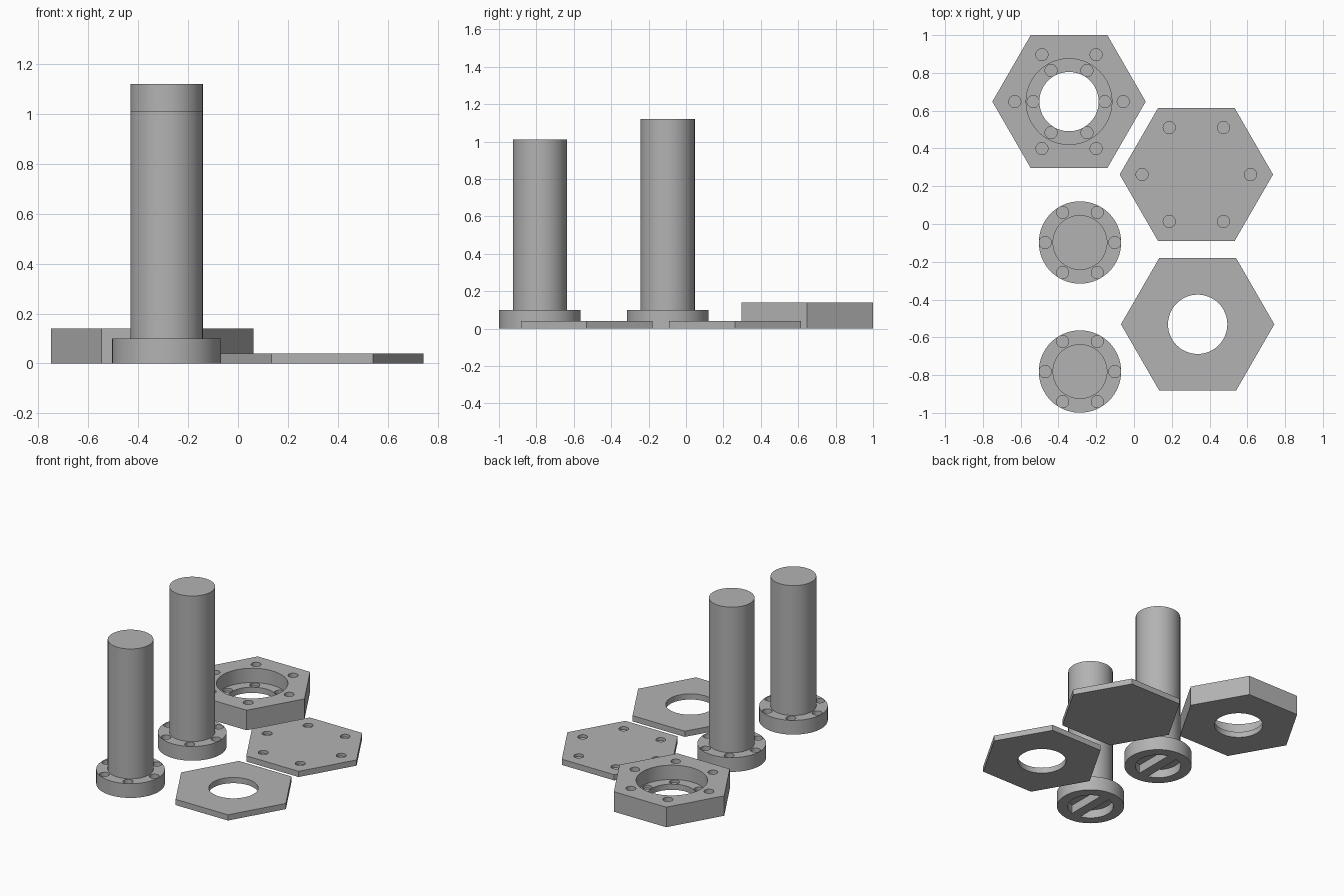
import bpy
import bmesh
from math import cos, sin, acos, pi, radians

if "Cube" in bpy.data.objects:
    bpy.data.objects.remove(bpy.data.objects["Cube"], do_unlink=True)

GREY = (0.45, 0.45, 0.45, 1)
mat = bpy.data.materials.new("plain grey")
mat.use_nodes = True
mat.diffuse_color = GREY
mat.node_tree.nodes["Principled BSDF"].inputs["Base Color"].default_value = GREY

HOLE_R = 0.032
SEGMENTS = 64


def circle(r, n=SEGMENTS, cx=0, cy=0):
    return [(cx + r * cos(2 * pi * i / n), cy + r * sin(2 * pi * i / n)) for i in range(n)]


def segment(r, offset, side):
    """Circular segment left on one side of a straight bar."""
    a = acos(offset / r)
    return [(side * r * cos(t), side * r * sin(t))
            for t in (a * (i / 16 - 1) for i in range(33))]


def prism(name, outlines, z0, z1, centre):
    """Extrude one or more separate outlines between two heights."""
    bm = bmesh.new()
    for pts in outlines:
        base = bm.faces.new([bm.verts.new((x, y, z0)) for x, y in pts])
        top = bmesh.ops.extrude_face_region(bm, geom=[base])["geom"]
        verts = [v for v in top if isinstance(v, bmesh.types.BMVert)]
        bmesh.ops.translate(bm, verts=verts, vec=(0, 0, z1 - z0))
    bmesh.ops.recalc_face_normals(bm, faces=bm.faces)
    mesh = bpy.data.meshes.new(name)
    bm.to_mesh(mesh)
    bm.free()
    mesh.materials.append(mat)
    obj = bpy.data.objects.new(name, mesh)
    obj.location = (centre[0], centre[1], 0)
    bpy.context.collection.objects.link(obj)
    return obj


def combine(obj, other, operation="DIFFERENCE"):
    """Apply a boolean and discard the helper."""
    bpy.context.view_layer.objects.active = obj
    mod = obj.modifiers.new("combine", "BOOLEAN")
    mod.operation = operation
    mod.solver = "EXACT"
    mod.object = other
    bpy.ops.object.modifier_apply(modifier=mod.name)
    bpy.data.objects.remove(other, do_unlink=True)


def cut(obj, outlines, z0, z1):
    combine(obj, prism("cutter", outlines, z0, z1, obj.location))


def ring(radius):
    """Outlines of six screw holes on a circle."""
    return [circle(HOLE_R, 24, x, y) for x, y in circle(radius, 6)]


def finish(obj):
    bpy.ops.object.select_all(action="DESELECT")
    obj.select_set(True)
    bpy.context.view_layer.objects.active = obj
    bpy.ops.object.shade_smooth_by_angle(angle=radians(30))


def hex_plate(name, centre, height):
    return prism(name, [circle(0.406, 6)], 0, height, centre)


def post(name, centre, height):
    # Flange and shaft in one solid
    obj = prism(name, [circle(0.218)], 0, 0.1, centre)
    combine(obj, prism("shaft", [circle(0.145)], 0.085, height, centre), "UNION")
    # Blind screw holes, then the underside socket with its crossbar
    cut(obj, ring(0.184), 0.06, 0.12)
    cut(obj, [segment(0.148, 0.035, s) for s in (-1, 1)], -0.05, 0.06)
    finish(obj)


# Thick hexagonal housing with a stepped bore
housing = hex_plate("hex_housing", (-0.344, 0.648), 0.14)
cut(housing, [circle(0.227)], 0.04, 0.2)
cut(housing, [circle(0.157)], -0.1, 0.1)
cut(housing, ring(0.287), 0.1, 0.2)
cut(housing, ring(0.19), 0.02, 0.1)
finish(housing)

# Solid cover plate with blind screw holes
cover = hex_plate("hex_cover", (0.33, 0.262), 0.04)
cut(cover, ring(0.287), 0.02, 0.1)
finish(cover)

# Plain plate with a central opening
collar = hex_plate("hex_collar", (0.337, -0.531), 0.04)
cut(collar, [circle(0.157)], -0.1, 0.1)
finish(collar)

# Flanged posts
post("tall_post", (-0.286, -0.098), 1.12)
post("short_post", (-0.286, -0.781), 1.01)
